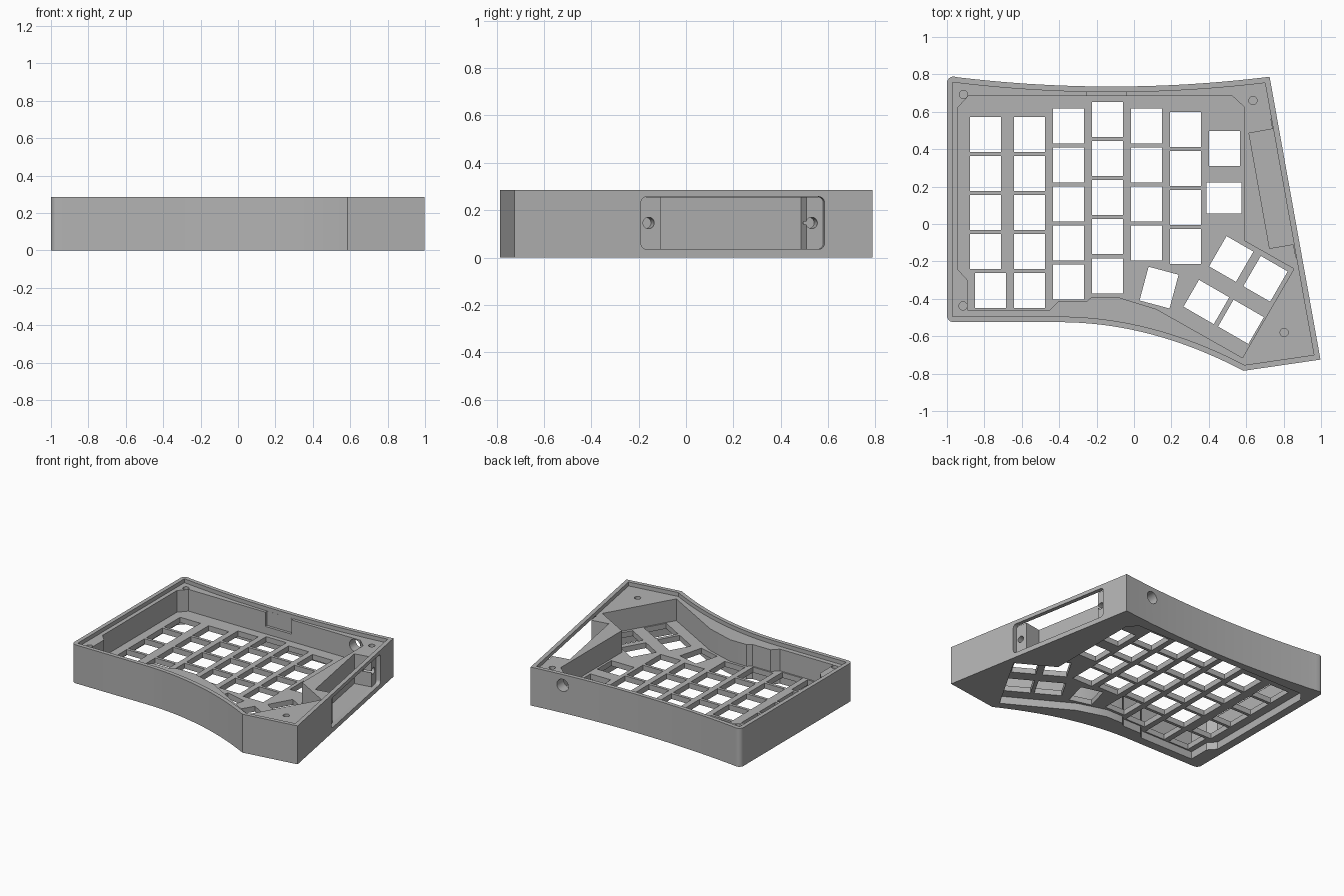
import bpy, bmesh, math
from math import sin, cos, pi, radians
from mathutils import Matrix, Vector

if "Cube" in bpy.data.objects:
    bpy.data.objects.remove(bpy.data.objects["Cube"], do_unlink=True)

HEIGHT, LEDGE = 0.285, 0.256
PLATE_LOW, PLATE_TOP = 0.055, 0.095

grey = bpy.data.materials.new("matte grey")
grey.use_nodes = True
grey.diffuse_color = (0.45, 0.45, 0.45, 1)
grey.node_tree.nodes["Principled BSDF"].inputs["Base Color"].default_value = (0.45, 0.45, 0.45, 1)


def finish(bm, name):
    bmesh.ops.recalc_face_normals(bm, faces=bm.faces)
    mesh = bpy.data.meshes.new(name)
    bm.to_mesh(mesh)
    bm.free()
    mesh.materials.append(grey)
    obj = bpy.data.objects.new(name, mesh)
    bpy.context.collection.objects.link(obj)
    return obj


def add_prism(bm, points, low, high):
    """Extrude a flat outline from low to high."""
    face = bm.faces.new([bm.verts.new((x, y, low)) for x, y in points])
    top = bmesh.ops.extrude_face_region(bm, geom=[face])["geom"]
    bmesh.ops.translate(bm, vec=(0, 0, high - low),
                        verts=[v for v in top if isinstance(v, bmesh.types.BMVert)])


def prism(name, points, low, high):
    bm = bmesh.new()
    add_prism(bm, points, low, high)
    return finish(bm, name)


def cylinder(name, start, end, radius):
    start, end = Vector(start), Vector(end)
    axis = end - start
    turn = Vector((0, 0, 1)).rotation_difference(axis).to_matrix().to_4x4()
    bm = bmesh.new()
    bmesh.ops.create_cone(bm, cap_ends=True, segments=32, radius1=radius, radius2=radius,
                          depth=axis.length,
                          matrix=Matrix.Translation((start + end) / 2) @ turn)
    return finish(bm, name)


def carve(body, cutter):
    cutter.hide_render = True
    mod = body.modifiers.new("carve", "BOOLEAN")
    mod.operation, mod.solver, mod.object = "DIFFERENCE", "EXACT", cutter
    bpy.context.view_layer.objects.active = body
    bpy.ops.object.modifier_apply(modifier=mod.name)
    bpy.data.objects.remove(cutter, do_unlink=True)


def inset(points, d):
    """Shrink a clockwise outline by d with mitred corners."""
    result = []
    for i, p in enumerate(points):
        a, b, c = Vector(points[i - 1]), Vector(p), Vector(points[(i + 1) % len(points)])
        u, w = (b - a).normalized(), (c - b).normalized()
        n, m = Vector((u.y, -u.x)), Vector((w.y, -w.x))
        result.append(tuple(b + (n + m) * d / (1 + n.dot(m))))
    return result


# Outline: bowed back edge, slanted right side, swept front edge
N = 28
back = [(x, 0.735 + 0.073 * (x + 0.12) ** 2)
        for x in (-1 + 1.725 * i / N for i in range(N + 1))]
front = [(x, -0.525 - 0.26 * ((x + 0.4) / 0.985) ** 2)
         for x in (0.585 - 0.985 * i / N for i in range(N + 1))]
outline = back + [(0.997, -0.725)] + front + [(-1, -0.525)]

# Rounded left corners on the outside only
R = 0.035
arc = [i * pi / 12 for i in range(7)]
back_y = back[0][1] - 0.003
left_back = [(-1 + R - R * cos(a), back_y - R + R * sin(a)) for a in arc]
left_front = [(-1 + R - R * sin(a), -0.525 + R - R * cos(a)) for a in arc]
case = prism("keyboard_case", left_back + outline[1:-1] + left_front, 0, HEIGHT)

# Stepped lip for the cover
carve(case, prism("lip_cutter", inset(outline, 0.03), LEDGE, 0.4))

# Well above and below the switch plate
well = [(-0.885, 0.685), (0.525, 0.685), (0.59, 0.625), (0.59, -0.09), (0.855, -0.24),
        (0.58, -0.715), (0.12, -0.455), (-0.09, -0.39), (-0.225, -0.39), (-0.255, -0.415),
        (-0.405, -0.415), (-0.45, -0.46), (-0.89, -0.46), (-0.89, -0.30), (-0.94, -0.245),
        (-0.94, 0.625)]
carve(case, prism("upper_well_cutter", well, PLATE_TOP, 0.4))
carve(case, prism("lower_well_cutter", well, -0.1, PLATE_LOW))

# Switch openings: (x, y, degrees)
keys = []
for x, top, rows in ((-0.793, 0.479, 4), (-0.559, 0.479, 5), (-0.35, 0.524, 5),
                     (-0.142, 0.558, 5), (0.066, 0.525, 4), (0.275, 0.505, 4)):
    keys += [(x, top - 0.2087 * r, 0) for r in range(rows)]
keys += [(-0.767, -0.356, 0), (0.484, 0.404, 0), (0.48, 0.14, 90), (0.134, -0.34, -15),
         (0.52, -0.187, -30), (0.703, -0.293, -30), (0.387, -0.417, 60), (0.572, -0.523, 60)]
bm = bmesh.new()
for x, y, angle in keys:
    c, s = cos(radians(angle)), sin(radians(angle))
    corners = [(u * 0.083, v * 0.0935) for u, v in ((-1, -1), (1, -1), (1, 1), (-1, 1))]
    add_prism(bm, [(x + u * c - v * s, y + u * s + v * c) for u, v in corners], 0.02, 0.13)
carve(case, finish(bm, "switch_cutter"))

# Shallow pocket in the back wall and a round cable port
carve(case, prism("notch_cutter", [(-0.255, 0.66), (-0.04, 0.66), (-0.04, 0.705),
                                   (-0.255, 0.705)], 0.15, 0.27))
carve(case, cylinder("port_cutter", (0.48, 0.6, 0.205), (0.48, 0.9, 0.205), 0.045))

# Cover screw holes
for x, y in ((-0.912, 0.692), (0.636, 0.66), (-0.914, -0.438), (0.803, -0.58)):
    carve(case, cylinder("screw_cutter", (x, y, 0.12), (x, y, 0.3), 0.022))

# Side bay behind the slanted wall, open to the ledge
carve(case, prism("bay_cutter", [(0.615, 0.485), (0.87, 0.532), (0.98, -0.087),
                                 (0.725, -0.13)], 0.035, LEDGE + 0.001))

# Rounded faceplate recess on the slanted wall, with its two screw holes
along = Vector((0.272, -1.515, 0)).normalized()
out = Vector((-along.y, along.x, 0))
up = Vector((0, 0, 1))


def wall_point(y):
    return Vector((0.725 + 0.272 * (0.79 - y) / 1.515, y, 0.146))


r, half_z = 0.025, 0.111
half = (0.585 + 0.19) / 2 / -along.y
bm = bmesh.new()
center = wall_point(0.1975) - out * 0.033
ring = []
for k, (sx, sz) in enumerate(((1, 1), (-1, 1), (-1, -1), (1, -1))):
    for i in range(7):
        a = k * pi / 2 + i * pi / 12
        ring.append(bm.verts.new(center + along * (sx * (half - r) + r * cos(a))
                                 + up * (sz * (half_z - r) + r * sin(a))))
face = bm.faces.new(ring)
far = bmesh.ops.extrude_face_region(bm, geom=[face])["geom"]
bmesh.ops.translate(bm, vec=out * 0.1,
                    verts=[v for v in far if isinstance(v, bmesh.types.BMVert)])
carve(case, finish(bm, "faceplate_cutter"))
for y in (-0.152, 0.537):
    p = wall_point(y)
    carve(case, cylinder("side_screw_cutter", p - out * 0.11, p + out * 0.05, 0.024))

# Smooth the curves, keep the edges sharp
bpy.ops.object.select_all(action="DESELECT")
case.select_set(True)
bpy.context.view_layer.objects.active = case
bpy.ops.object.shade_smooth_by_angle(angle=radians(25))
